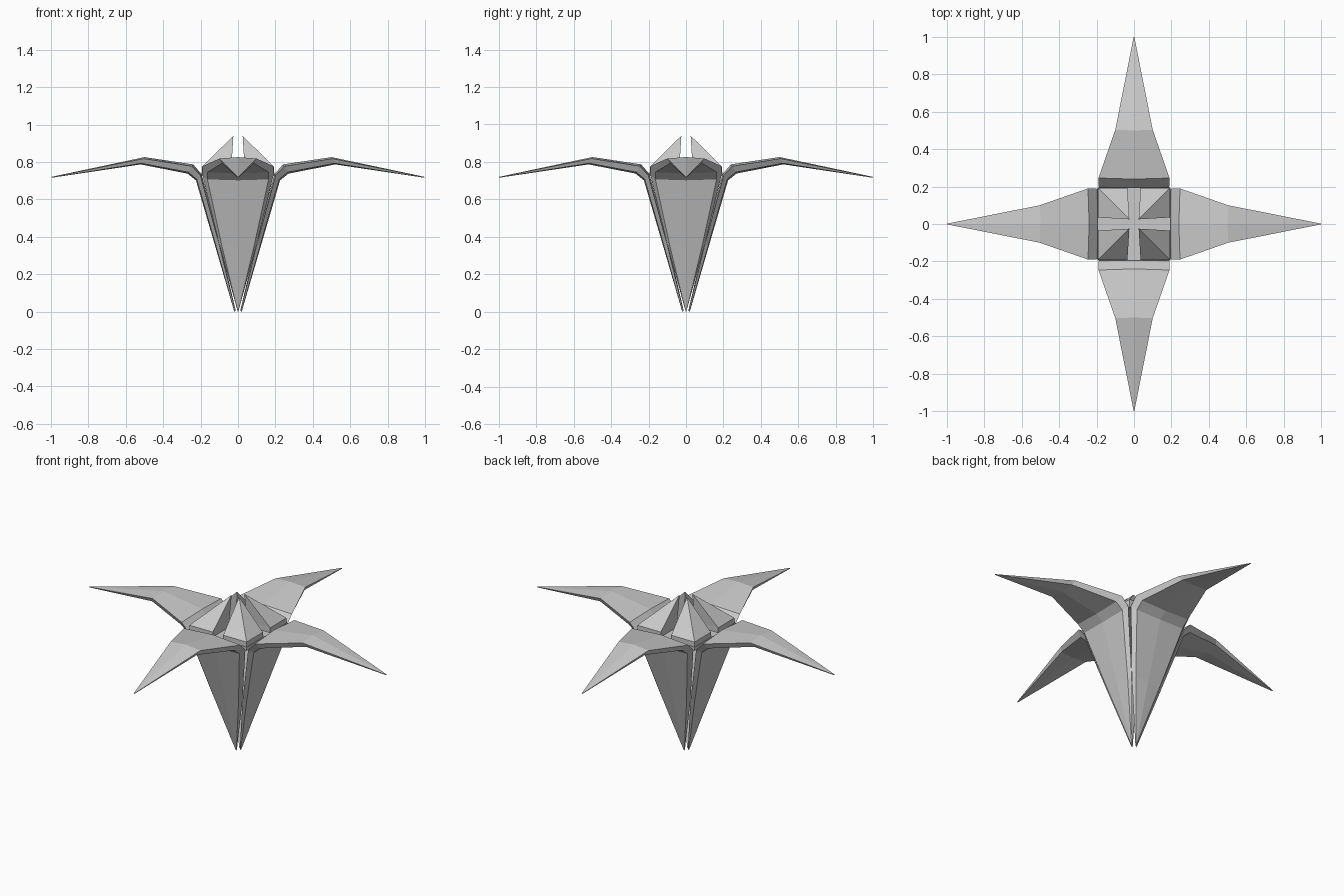
import bpy, bmesh, math
from mathutils import Matrix

if "Cube" in bpy.data.objects:
    bpy.data.objects.remove(bpy.data.objects["Cube"])

grey = bpy.data.materials.new("stone_grey")
grey.diffuse_color = (0.6, 0.6, 0.6, 1)
grey.use_nodes = True
grey.node_tree.nodes["Principled BSDF"].inputs["Base Color"].default_value = grey.diffuse_color


def finish(bm, name):
    bmesh.ops.recalc_face_normals(bm, faces=bm.faces)
    mesh = bpy.data.meshes.new(name)
    bm.to_mesh(mesh)
    bm.free()
    mesh.materials.append(grey)
    obj = bpy.data.objects.new(name, mesh)
    bpy.context.collection.objects.link(obj)
    return obj


# Arm sections from blade tip to lower point:
# (upper radius, upper z, lower radius, lower z, half width)
ARM = [
    (1.000, 0.720, 0.996, 0.716, 0.002),
    (0.500, 0.826, 0.520, 0.787, 0.100),
    (0.240, 0.787, 0.270, 0.738, 0.190),
    (0.195, 0.735, 0.225, 0.702, 0.190),
    (0.095, 0.360, 0.122, 0.350, 0.100),
    (0.012, 0.004, 0.020, 0.000, 0.002),
]


def arm(name, angle):
    """Bent six-sided strip: a ridged blade outwards and a ridged panel downwards."""
    bm = bmesh.new()
    rings = []
    for ur, uz, lr, lz, w in ARM:
        def point(t, y):
            return bm.verts.new((ur + (lr - ur) * t, y, uz + (lz - uz) * t))
        rings.append([point(0, 0), point(0.2, w), point(0.85, 0.86 * w),
                      point(1, 0), point(0.85, -0.86 * w), point(0.2, -w)])
    for a, b in zip(rings, rings[1:]):
        for i in range(6):
            j = (i + 1) % 6
            bm.faces.new((a[i], a[j], b[j], b[i]))
    bm.faces.new(rings[0])
    bm.faces.new(rings[-1])
    bm.transform(Matrix.Rotation(angle, 4, 'Z'))
    return finish(bm, name)


def spike(name, angle):
    """Corner spike: square base with its apex leaning to the centre."""
    bm = bmesh.new()
    lo, hi = 0.035, 0.192
    corners = [(lo, lo), (hi, lo), (hi, hi), (lo, hi)]
    base = [bm.verts.new((x, y, 0.73)) for x, y in corners]
    rim = [bm.verts.new((x, y, 0.775)) for x, y in corners]
    apex = bm.verts.new((0.025, 0.025, 0.94))
    bm.faces.new(base)
    for i in range(4):
        j = (i + 1) % 4
        bm.faces.new((base[i], base[j], rim[j], rim[i]))
        bm.faces.new((rim[i], rim[j], apex))
    bm.transform(Matrix.Rotation(angle, 4, 'Z'))
    return finish(bm, name)


# Four arms on the axes, four spikes on the diagonals
for i, side in enumerate(("right", "back", "left", "front")):
    arm(side + "_arm", i * math.pi / 2)
    spike("corner_spike_%d" % (i + 1), i * math.pi / 2)

# Thin floor between the spikes
bm = bmesh.new()
bmesh.ops.create_cube(bm, size=1, matrix=Matrix.Translation((0, 0, 0.735))
                      @ Matrix.Diagonal((0.39, 0.39, 0.02, 1)))
finish(bm, "hub_floor")
